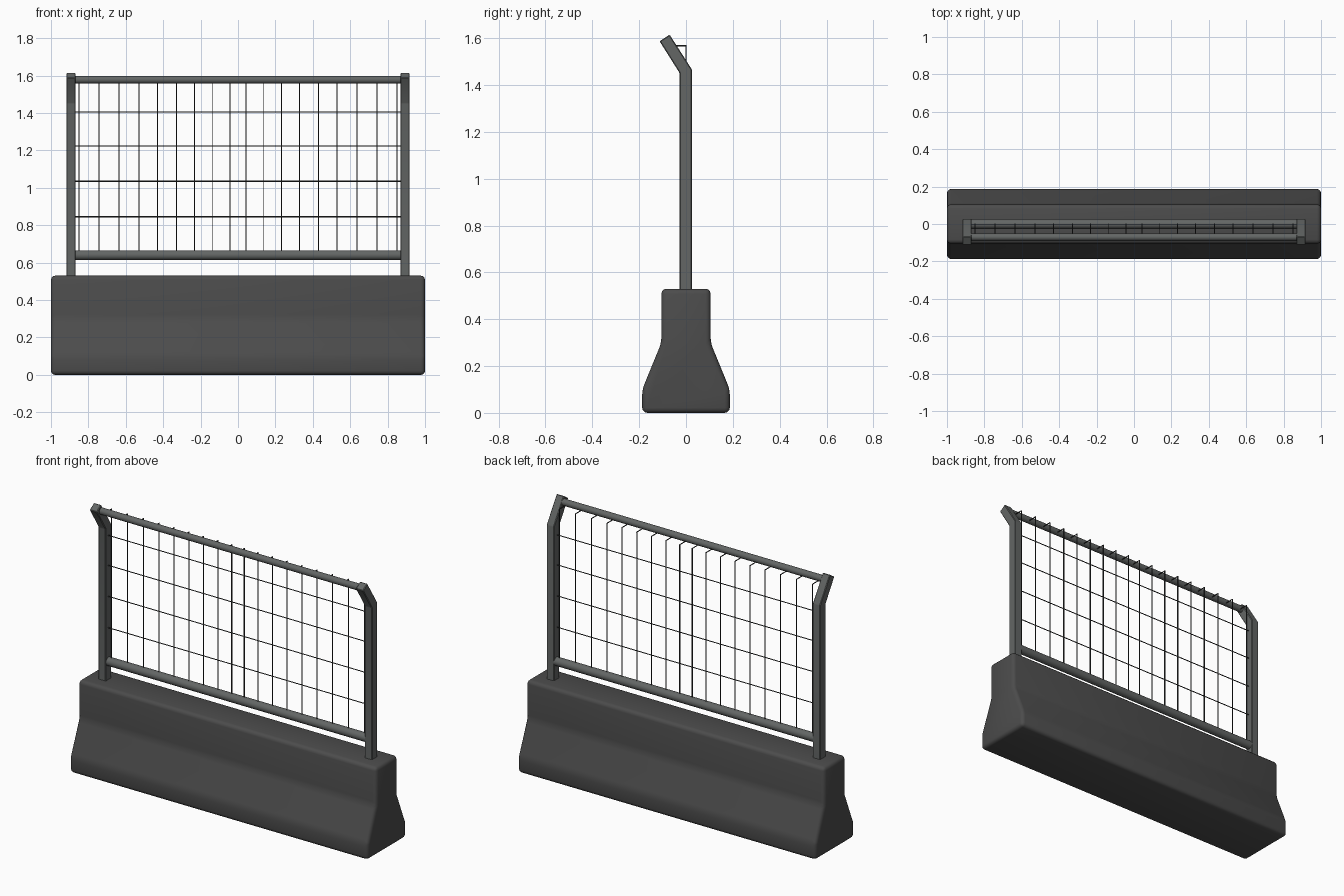
import bpy, bmesh, math
from mathutils import Vector

if "Cube" in bpy.data.objects:
    bpy.data.objects.remove(bpy.data.objects["Cube"])


def material(name, rgb):
    m = bpy.data.materials.new(name)
    m.diffuse_color = (*rgb, 1)
    m.use_nodes = True
    m.node_tree.nodes["Principled BSDF"].inputs["Base Color"].default_value = m.diffuse_color
    return m


CONCRETE = material("dark_concrete", (0.072, 0.072, 0.072))
STEEL = material("grey_steel", (0.125, 0.133, 0.130))
WIRE = material("dark_wire", (0.035, 0.037, 0.037))


def finish(bm, name, mat, bevel=0.0, segments=3, angle=35):
    bmesh.ops.recalc_face_normals(bm, faces=bm.faces[:])
    if bevel:
        sharp = [e for e in bm.edges if e.calc_face_angle(0) > math.radians(15)]
        bmesh.ops.bevel(bm, geom=sharp, offset=bevel, segments=segments,
                        profile=0.5, affect='EDGES', clamp_overlap=True)
    mesh = bpy.data.meshes.new(name)
    bm.to_mesh(mesh)
    bm.free()
    mesh.materials.append(mat)
    ob = bpy.data.objects.new(name, mesh)
    bpy.context.collection.objects.link(ob)
    bpy.ops.object.select_all(action='DESELECT')
    ob.select_set(True)
    bpy.context.view_layer.objects.active = ob
    bpy.ops.object.shade_smooth_by_angle(angle=math.radians(angle))
    return ob


def extrude_profile(name, profile, x0, x1, mat, bevel, segments):
    """Side profile (y, z) extruded along x."""
    bm = bmesh.new()
    face = bm.faces.new([bm.verts.new((x0, y, z)) for y, z in profile])
    ext = bmesh.ops.extrude_face_region(bm, geom=[face])
    moved = [v for v in ext["geom"] if isinstance(v, bmesh.types.BMVert)]
    bmesh.ops.translate(bm, verts=moved, vec=(x1 - x0, 0, 0))
    return finish(bm, name, mat, bevel, segments)


def add_rod(bm, a, b, radius, sides):
    a, b = Vector(a), Vector(b)
    rot = (b - a).to_track_quat('Z', 'Y').to_matrix().to_4x4()
    rot.translation = (a + b) / 2
    bmesh.ops.create_cone(bm, cap_ends=True, segments=sides, radius1=radius,
                          radius2=radius, depth=(b - a).length, matrix=rot)


def rods(name, pairs, radius, sides, mat):
    bm = bmesh.new()
    for a, b in pairs:
        add_rod(bm, a, b, radius, sides)
    return finish(bm, name, mat)


# Concrete base with flared foot
half = [(0.187, 0.0), (0.187, 0.10), (0.105, 0.30), (0.105, 0.53)]
base = half + [(-y, z) for y, z in reversed(half)]
extrude_profile("concrete_base", base, -1.0, 1.0, CONCRETE, 0.022, 3)

# Square posts with the top bent forward
post = [(-0.028, 0.50), (0.026, 0.50), (0.026, 1.465),
        (-0.070, 1.615), (-0.113, 1.587), (-0.028, 1.452)]
for side, label in ((-1, "left"), (1, "right")):
    extrude_profile(label + "_post", post, side * 0.868, side * 0.918,
                    STEEL, 0.004, 1)

# Round rails between the posts
rods("bottom_rail", [((-0.88, 0, 0.64), (0.88, 0, 0.64))], 0.026, 16, STEEL)
rods("top_rail", [((-0.88, -0.07, 1.578), (0.88, -0.07, 1.578))], 0.02, 16, STEEL)

# Wire mesh: uprights hooked forward to the top rail, and cross wires
xs = [0.042, 0.135, 0.232, 0.33, 0.43, 0.53, 0.635, 0.742, 0.85]
uprights = []
for x in [s * v for v in xs for s in (-1, 1)]:
    uprights.append(((x, 0, 0.65), (x, 0, 1.568)))
    uprights.append(((x, 0.002, 1.567), (x, -0.06, 1.567)))
rods("upright_wires", uprights, 0.003, 6, WIRE)
rods("cross_wires", [((-0.875, -0.004, z), (0.875, -0.004, z))
                     for z in (0.845, 1.035, 1.223, 1.405)], 0.003, 6, WIRE)
